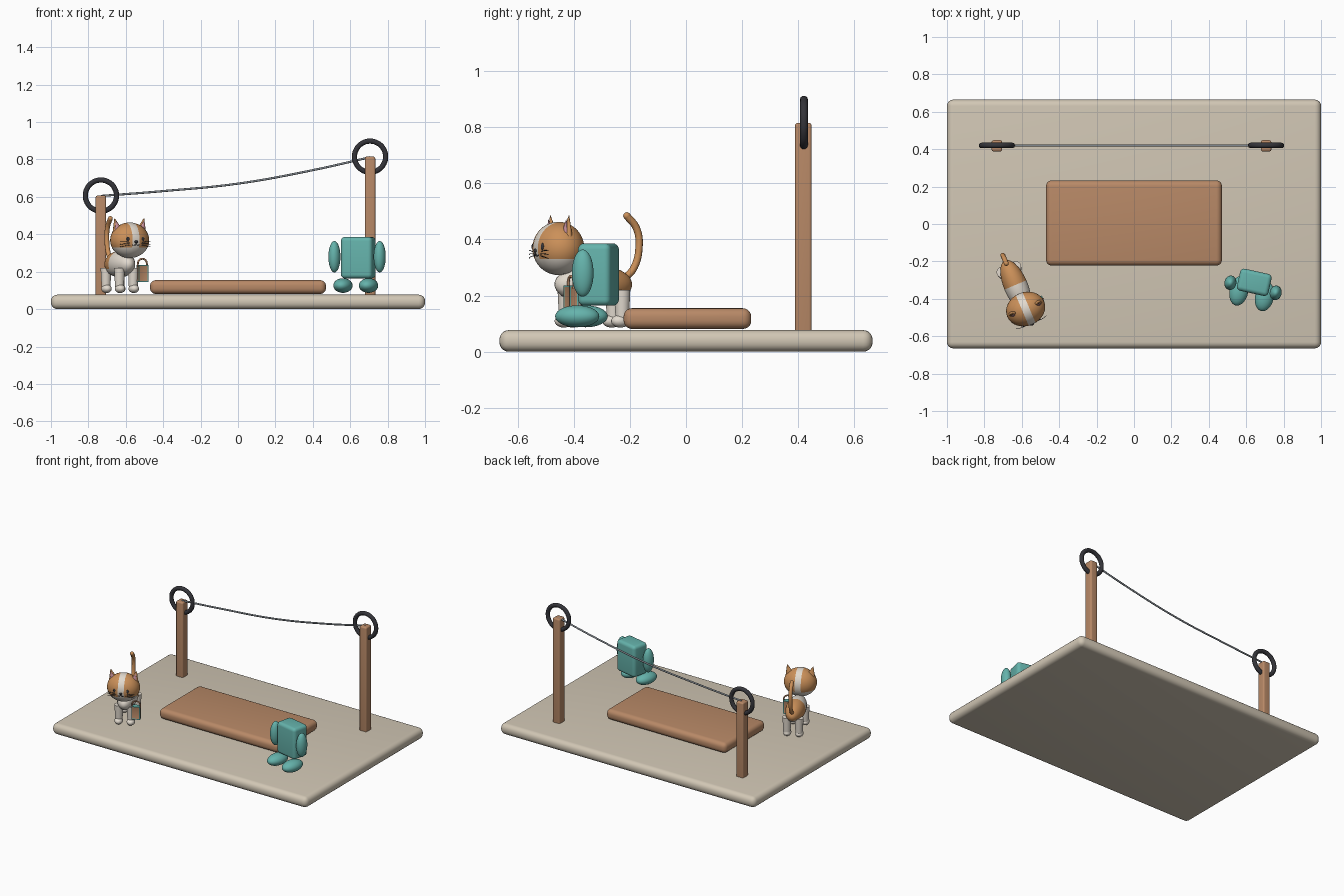
import bpy, bmesh, math
from mathutils import Matrix, Vector

if "Cube" in bpy.data.objects:
    bpy.data.objects.remove(bpy.data.objects["Cube"])


def material(name, rgb):
    m = bpy.data.materials.new(name)
    m.use_nodes = True
    m.diffuse_color = (*rgb, 1)
    m.node_tree.nodes["Principled BSDF"].inputs["Base Color"].default_value = (*rgb, 1)
    return m


SAND = material("sand", (0.64, 0.57, 0.46))
WOOD = material("wood", (0.48, 0.25, 0.135))
TEAL = material("teal", (0.13, 0.45, 0.41))
ORANGE = material("orange_fur", (0.60, 0.28, 0.10))
WHITE = material("white_fur", (0.76, 0.70, 0.62))
DARK = material("dark", (0.035, 0.035, 0.042))
WIRE = material("wire_grey", (0.24, 0.27, 0.30))
PINK = material("pink", (0.62, 0.30, 0.36))
WORLD = Matrix()


def frame(x, y, degrees):
    return Matrix.Translation((x, y, 0)) @ Matrix.Rotation(math.radians(degrees), 4, "Z")


def finish(name, bm, mats, place):
    bm.transform(place)
    me = bpy.data.meshes.new(name)
    bm.to_mesh(me)
    bm.free()
    for m in mats:
        me.materials.append(m)
    ob = bpy.data.objects.new(name, me)
    bpy.context.collection.objects.link(ob)
    smooth(ob)
    return ob


def smooth(ob):
    bpy.ops.object.select_all(action="DESELECT")
    ob.select_set(True)
    bpy.context.view_layer.objects.active = ob
    bpy.ops.object.shade_smooth_by_angle(angle=math.radians(40))


def at(center, scale=(1, 1, 1)):
    return Matrix.Translation(center) @ Matrix.Diagonal((*scale, 1))


def box(name, center, size, bevel, mat, place=WORLD):
    bm = bmesh.new()
    bmesh.ops.create_cube(bm, size=1, matrix=at(center, size))
    bmesh.ops.bevel(bm, geom=bm.edges[:], offset=bevel, segments=5, profile=0.5, affect="EDGES")
    return finish(name, bm, [mat], place)


def ball(name, center, radii, mats, place=WORLD, cuts=(), rule=None):
    """Ellipsoid; cuts are planes that give clean colour borders for the rule."""
    bm = bmesh.new()
    bmesh.ops.create_uvsphere(bm, u_segments=32, v_segments=20, radius=1, matrix=at(center, radii))
    for co, no in cuts:
        geom = bm.verts[:] + bm.edges[:] + bm.faces[:]
        bmesh.ops.bisect_plane(bm, geom=geom, plane_co=co, plane_no=no)
    if rule:
        for f in bm.faces:
            f.material_index = int(rule(f.calc_center_median()))
    return finish(name, bm, mats, place)


def cone(name, matrix, r1, r2, depth, mat, place=WORLD):
    bm = bmesh.new()
    bmesh.ops.create_cone(bm, cap_ends=True, segments=20, radius1=r1, radius2=r2, depth=depth, matrix=matrix)
    return finish(name, bm, [mat], place)


def tube(name, points, radius, mat, place=WORLD, cyclic=False):
    cu = bpy.data.curves.new(name, "CURVE")
    cu.dimensions = "3D"
    cu.bevel_depth = radius
    cu.bevel_resolution = 3
    cu.resolution_u = 8
    cu.use_fill_caps = True
    sp = cu.splines.new("BEZIER")
    sp.bezier_points.add(len(points) - 1)
    sp.use_cyclic_u = cyclic
    for bp, p in zip(sp.bezier_points, points):
        bp.co = place @ Vector(p)
        bp.handle_left_type = bp.handle_right_type = "AUTO"
    cu.materials.append(mat)
    ob = bpy.data.objects.new(name, cu)
    bpy.context.collection.objects.link(ob)
    bpy.ops.object.select_all(action="DESELECT")
    ob.select_set(True)
    bpy.context.view_layer.objects.active = ob
    bpy.ops.object.convert(target="MESH")
    smooth(bpy.context.view_layer.objects.active)


def circle(x, y, z, r, n, sweep):
    steps = [math.radians(sweep) * i / n for i in range(n + (sweep < 360))]
    return [(x + r * math.cos(a), y, z + r * math.sin(a)) for a in steps]


# Ground slab and raised plank
box("ground_slab", (0, 0, 0.0385), (2, 1.33, 0.077), 0.034, SAND)
box("plank", (0, 0.005, 0.118), (0.94, 0.455, 0.074), 0.03, WOOD)

# Posts with rings and the sagging wire between them
WIRE_Y = 0.42
for side, x, top in (("right", -0.733, 0.607), ("left", 0.706, 0.815)):
    box(side + "_post", (x, WIRE_Y - 0.002, (top + 0.065) / 2), (0.056, 0.06, top - 0.065), 0.01, WOOD)
    tube(side + "_ring", circle(x, WIRE_Y, top, 0.083, 12, 360), 0.0145, DARK, cyclic=True)
tube("wire", [(-0.733, WIRE_Y, 0.605), (-0.4, WIRE_Y, 0.631), (0, WIRE_Y, 0.671),
              (0.4, WIRE_Y, 0.743), (0.706, WIRE_Y, 0.812)], 0.006, WIRE)

# Teal figure: block body, oval arms and feet
fig = frame(0.643, -0.312, -12.5)
box("figure_body", (0, 0, 0.275), (0.172, 0.12, 0.222), 0.022, TEAL, fig)
for side, s in (("right", -1), ("left", 1)):
    ball(side + "_figure_arm", (s * 0.124, -0.03, 0.28), (0.032, 0.039, 0.084), [TEAL], fig)
    ball(side + "_figure_foot", (s * 0.07, -0.062, 0.126), (0.05, 0.08, 0.039), [TEAL], fig)

# Cat body and head, with patches
cat = frame(-0.63, -0.335, 23)
ball("cat_body", (0, 0.005, 0.24), (0.064, 0.148, 0.07), [WHITE, ORANGE], cat,
     [((0, 0.01, 0), (0, 1, 0)), ((0, 0, 0.215), (0, 0, 1))],
     lambda c: c.y > 0.01 and c.z > 0.215)
STRIPE, CHEEK = 0.02, 0.33
ball("cat_head", (0, -0.13, 0.368), (0.107, 0.09, 0.095), [WHITE, ORANGE], cat,
     [((STRIPE, 0, 0), (1, 0, 0)), ((-STRIPE, 0, 0), (1, 0, 0)), ((0, 0, CHEEK), (0, 0, 1))],
     lambda c: abs(c.x) > STRIPE and c.z > CHEEK)
tube("cat_tail", [(0, 0.125, 0.26), (0, 0.16, 0.295), (0, 0.182, 0.37),
                  (0, 0.172, 0.44), (0, 0.135, 0.484)], 0.013, ORANGE, cat)
ball("tail_tip", (0, 0.135, 0.484), (0.013, 0.013, 0.013), [ORANGE], cat)

for side, s in (("right", -1), ("left", 1)):
    # Legs and paws
    for end, y in (("front", -0.085), ("rear", 0.1)):
        name = f"{side}_{end}_"
        cone(name + "leg", at((s * 0.04, y, 0.16)), 0.023, 0.029, 0.12, WHITE, cat)
        ball(name + "paw", (s * 0.04, y - 0.007, 0.109), (0.027, 0.034, 0.023), [WHITE], cat)
    # Ears
    lean = Matrix.Rotation(s * math.radians(14), 4, "Y")
    ear = Matrix.Translation((s * 0.076, -0.125, 0.448)) @ lean
    cone(side + "_ear", ear @ at((0, 0, 0), (1, 0.55, 1)), 0.031, 0.002, 0.075, ORANGE, cat)
    cone(side + "_inner_ear", ear @ at((0, -0.009, -0.004), (1, 0.5, 1)), 0.021, 0.001, 0.056, PINK, cat)
    # Eyes, whiskers and mouth
    ball(side + "_eye", (s * 0.042, -0.209, 0.374), (0.009, 0.006, 0.013), [DARK], cat)
    for i in (-1, 0, 1):
        tube(f"{side}_whisker", [(s * 0.03, -0.212, 0.348 + i * 0.006),
                                 (s * 0.06, -0.213, 0.349 + i * 0.011),
                                 (s * 0.088, -0.206, 0.346 + i * 0.014)], 0.0013, DARK, cat)
    tube(side + "_mouth", [(0, -0.22, 0.352), (s * 0.01, -0.218, 0.341),
                           (s * 0.022, -0.214, 0.345)], 0.002, DARK, cat)
ball("nose", (0, -0.219, 0.36), (0.01, 0.006, 0.007), [DARK], cat)

# Small bag with inset side panels and an arched handle
bm = bmesh.new()
bmesh.ops.create_cube(bm, size=1, matrix=at((0.08, -0.115, 0.19), (0.056, 0.034, 0.09)))
sides = [f for f in bm.faces if abs(f.normal.z) < 0.5]
bmesh.ops.inset_individual(bm, faces=sides, thickness=0.007, depth=-0.002)
for f in sides:
    f.material_index = 1
finish("bag", bm, [TEAL, WOOD], cat)
tube("bag_handle", [(0.106, -0.115, 0.225)] + circle(0.08, -0.115, 0.243, 0.026, 6, 180)
     + [(0.054, -0.115, 0.225)], 0.005, WOOD, cat)
